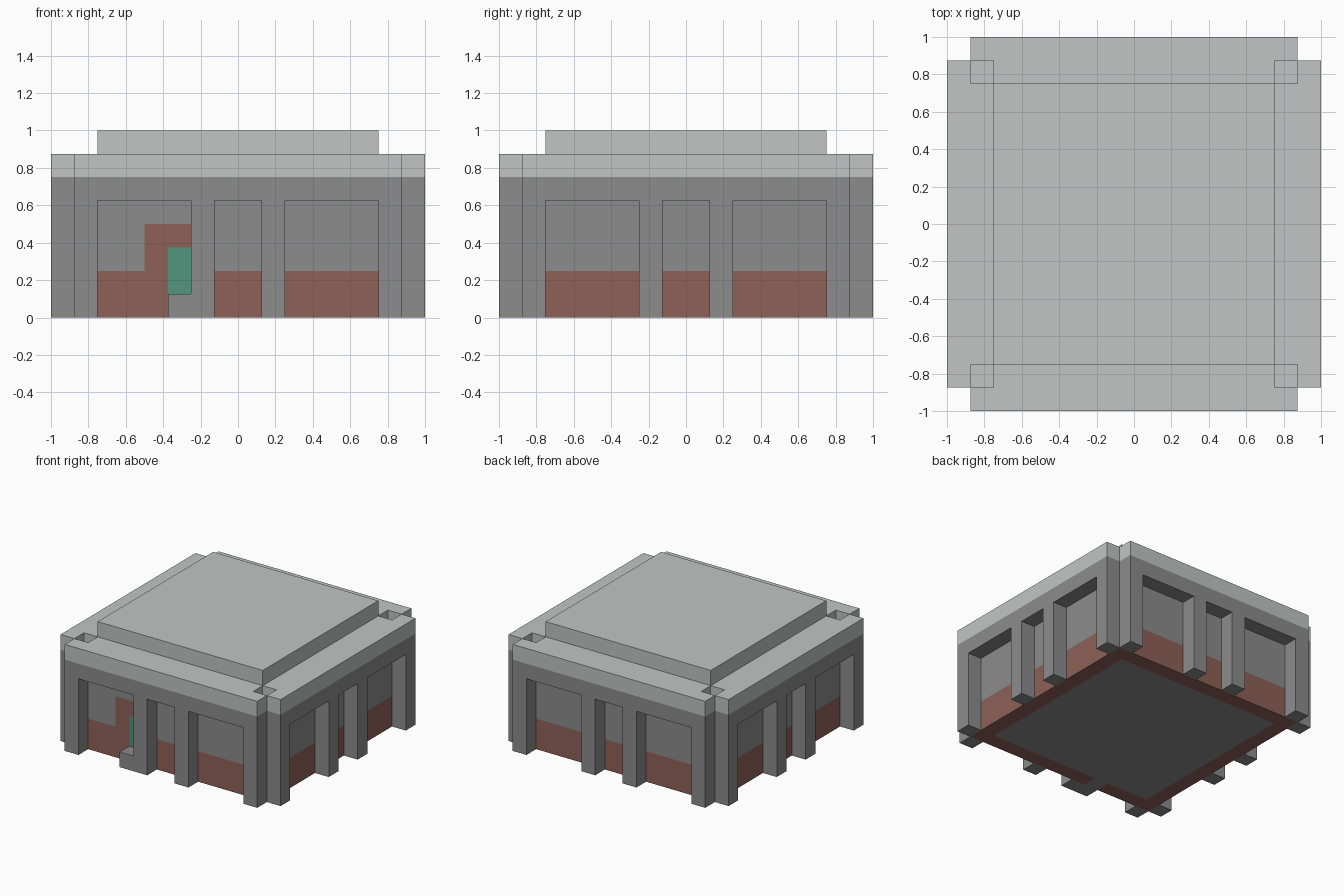
import bpy, bmesh
from math import pi
from mathutils import Matrix, Vector

default = bpy.data.objects.get("Cube")
if default:
    bpy.data.objects.remove(default)


def material(name, rgb):
    lin = [((c / 255 + 0.055) / 1.055) ** 2.4 for c in rgb] + [1]
    m = bpy.data.materials.new(name)
    m.use_nodes = True
    m.diffuse_color = lin
    m.node_tree.nodes["Principled BSDF"].inputs["Base Color"].default_value = lin
    return m


MATS = [material("light_stone", (193, 197, 196)),
        material("dark_stone", (140, 140, 140)),
        material("brown_base", (141, 97, 87)),
        material("green_panel", (82, 150, 126))]
LIGHT, DARK, BROWN, GREEN = range(4)
W, R, T = 0.875, 0.75, 0.125   # wall half width, roof half width, thickness


def cut(bm, axis, values):
    """Split all faces along planes square to an axis."""
    no = Vector((axis == "x", axis == "y", axis == "z"))
    for v in values:
        bmesh.ops.bisect_plane(bm, geom=bm.verts[:] + bm.edges[:] + bm.faces[:],
                               plane_co=no * v, plane_no=no)


def finish(name, bm, rule):
    bmesh.ops.recalc_face_normals(bm, faces=bm.faces)
    for f in bm.faces:
        f.material_index = rule(f.calc_center_median(), f.normal)
    me = bpy.data.meshes.new(name)
    bm.to_mesh(me)
    bm.free()
    for m in MATS:
        me.materials.append(m)
    ob = bpy.data.objects.new(name, me)
    bpy.context.collection.objects.link(ob)
    return ob


def box(lo, hi):
    bm = bmesh.new()
    lo, hi = Vector(lo), Vector(hi)
    bmesh.ops.create_cube(bm, size=1)
    for v in bm.verts:
        v.co = (lo + hi) / 2 + v.co * (hi - lo)
    return bm


def prism(points, offset):
    """Extrude a flat outline along an offset."""
    bm = bmesh.new()
    face = bm.faces.new([bm.verts.new(p) for p in points])
    ext = bmesh.ops.extrude_face_region(bm, geom=[face])["geom"]
    bmesh.ops.translate(bm, vec=offset,
                        verts=[g for g in ext if isinstance(g, bmesh.types.BMVert)])
    return bm


# Inner walls with a painted base, doorway and underside
def wall_rule(c, n):
    if n.z > 0.5:
        return LIGHT
    if n.z < -0.5:
        in_door = -3 * T < c.x < -2 * T and c.y < 0
        inside = abs(c.x) < R and abs(c.y) < R
        return DARK if inside or in_door else BROWN
    if n.y < -0.5:
        if -3 * T < c.x < -2 * T and T < c.z < 3 * T:
            return GREEN
        if -4 * T < c.x < -2 * T and c.z < 4 * T:
            return BROWN
    return BROWN if c.z < 2 * T else DARK


walls = box((-W, -W, 0), (W, W, R))
cut(walls, "x", (-R, -4 * T, -3 * T, -2 * T, R))
cut(walls, "y", (-R, R))
cut(walls, "z", (T, 2 * T, 3 * T, 4 * T))
finish("inner_walls", walls, wall_rule)

# Four pillared facades, each with three open bays
outline = [(-W, 0)]
for left, right in ((-R, -0.25), (-T, T), (0.25, R)):
    outline += [(left, 0), (left, 0.625), (right, 0.625), (right, 0)]
outline += [(W, 0), (W, W), (-W, W)]
for i, side in enumerate(("front", "left", "back", "right")):
    bm = prism([(x, -W, z) for x, z in outline], (0, -T, 0))
    cut(bm, "z", (R,))
    bm.transform(Matrix.Rotation(i * pi / 2, 4, "Z"))
    finish(side + "_facade", bm, lambda c, n: LIGHT if c.z > R else DARK)

# Doorstep beside the front pillar
finish("doorstep", box((-3 * T, -1, 0), (-2 * T, -W, T)), lambda c, n: DARK)

# Roof slab with notched corners, and the raised roof on it
quarter = [Vector((R, -W, R)), Vector((R, -R, R)), Vector((W, -R, R))]
cross = [Matrix.Rotation(i * pi / 2, 3, "Z") @ p for i in range(4) for p in quarter]
finish("roof_slab", prism(cross, (0, 0, T)), lambda c, n: LIGHT)
finish("raised_roof", box((-R, -R, W), (R, R, 1)), lambda c, n: LIGHT)
